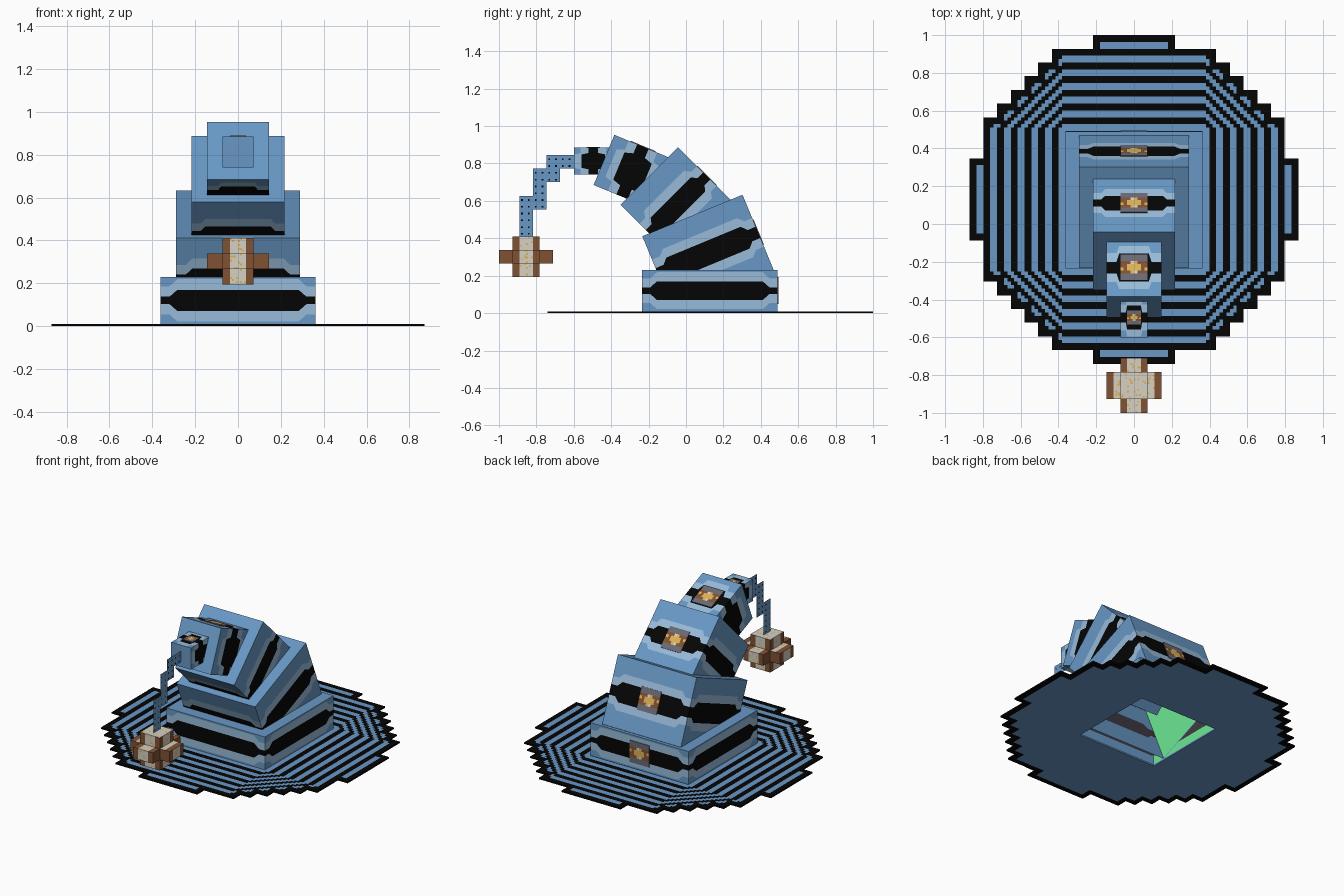
import bpy, bmesh, math, random
from mathutils import Matrix, Vector

if "Cube" in bpy.data.objects:
    bpy.data.objects.remove(bpy.data.objects["Cube"])

random.seed(4)
U = 0.0725            # modelling unit
CY = 0.13             # brim centre in y


def srgb(*c):
    return [((v / 255 + 0.055) / 1.055) ** 2.4 if v > 10 else v / 3295 for v in c] + [1]


MATS = []
for name, col in [("blue", (104, 152, 197)), ("light_blue", (152, 187, 217)),
                  ("black", (5, 5, 5)), ("brown", (128, 82, 52)),
                  ("cream", (214, 209, 197)), ("gold", (222, 178, 85)),
                  ("grey", (106, 106, 118)), ("green", (108, 232, 148)),
                  ("dark_grey", (62, 60, 68))]:
    m = bpy.data.materials.new(name)
    m.diffuse_color = srgb(*col)
    m.use_nodes = True
    m.node_tree.nodes["Principled BSDF"].inputs["Base Color"].default_value = m.diffuse_color
    MATS.append(m)
BLUE, LIGHT, BLACK, BROWN, CREAM, GOLD, GREY, GREEN, DARK = range(9)


def face(bm, pts, mat):
    f = bm.faces.new([bm.verts.new(p) for p in pts])
    f.material_index = mat


def finish(bm, name, matrix=Matrix()):
    bmesh.ops.remove_doubles(bm, verts=bm.verts, dist=1e-5)
    me = bpy.data.meshes.new(name)
    bm.to_mesh(me)
    bm.free()
    for m in MATS:
        me.materials.append(m)
    ob = bpy.data.objects.new(name, me)
    ob.matrix_world = matrix
    bpy.context.collection.objects.link(ob)
    return ob


def voxels(name, cells, size, centre, colour):
    """Outer skin of a set of cells; colour(cell, normal) picks the material."""
    bm = bmesh.new()
    size = Vector(size)
    for c in sorted(cells):
        for axis in range(3):
            for s in (-1, 1):
                n = [0, 0, 0]
                n[axis] = s
                if (c[0] + n[0], c[1] + n[1], c[2] + n[2]) in cells:
                    continue
                a, b = (axis + 1) % 3, (axis + 2) % 3
                pts = []
                for da, db in ((0, 0), (1, 0), (1, 1), (0, 1))[::s]:
                    p = list(c)
                    p[axis] += s > 0
                    p[a] += da
                    p[b] += db
                    pts.append(Vector(p) * size + Vector(centre))
                face(bm, pts, colour(c, n))
    return finish(bm, name)


# Brim: stepped disc, octagonal rings of stripes
WIDTHS = [12] * 3 + [11] * 3 + [10, 9, 8, 7, 6, 3]
live = {(x, y) for x in range(-48, 48) for y in range(-48, 48)
        if abs(x + 0.5) < 4 * WIDTHS[int(abs(y + 0.5) / 4)]}
edge = {(x, y) for x, y in live
        if not all((x + i, y + j) in live for i in (-2, 0, 2) for j in (-2, 0, 2))}


def brim_colour(c, n):
    if c[:2] in edge:
        return BLACK
    if n[2] <= 0:
        return BLUE
    x, y = int(abs(c[0] + 0.5)), int(abs(c[1] + 0.5))
    ring = x + y if x >= 20 and y >= 20 else max(x, y)
    return BLACK if ring % 4 in (2, 3) else BLUE


brim_cells = {(x, y, 0) for x, y in live if not (-16 <= x < 16 and -16 <= y < 16)}
voxels("brim", brim_cells, (U / 4, U / 4, 0.01), (0, CY, 0), brim_colour)


# Crown sections: boxes wrapped by a flared band
def section(name, w, h, y, z, angle, b, l, e, lining=None, buckle=2 * U):
    M = Matrix.Translation((0, y, z)) @ Matrix.Rotation(math.radians(angle), 4, 'X')
    W, H = w / 2, h / 2
    us = [-1, -e, -e + 0.1, e - 0.1, e, 1]

    def rows(u):
        bb, ll = (b[0], l[0]) if abs(u) < e - 0.05 else (b[1], l[1])
        return [-1, -ll, -bb, bb, ll, 1]

    def side(bm, turn, off, cols, flip=False):
        R = Matrix.Rotation(turn, 4, 'Z')
        for u0, u1 in zip(us, us[1:]):
            r0, r1 = rows(u0), rows(u1)
            for i in range(5):
                pts = [R @ Vector((u * W, -W + off, v * H)) for u, v in
                       ((u0, r0[i]), (u1, r1[i]), (u1, r1[i + 1]), (u0, r0[i + 1]))]
                face(bm, pts[::-1] if flip else pts, cols[i])

    bm = bmesh.new()
    for k in range(4):
        side(bm, k * math.pi / 2, 0, (BLUE, LIGHT, BLACK, LIGHT, BLUE))
    if not name.startswith("base"):
        face(bm, [(-W, -W, H), (W, -W, H), (W, W, H), (-W, W, H)], BLUE)
    if lining is None:
        face(bm, [(-W, W, -H), (W, W, -H), (W, -W, -H), (-W, -W, -H)], BLUE)
    finish(bm, name, M)

    # lining of the open boxes, green on one wall
    if lining:
        bm = bmesh.new()
        for k in range(4):
            g = GREEN if k == 3 else BLUE
            mid = GREEN if k == 3 and lining < 0.01 else DARK
            side(bm, k * math.pi / 2, lining, (g, g, mid, g, g), True)
        finish(bm, name + "_lining", M)

    # buckle plate on the back
    n = 8
    s = buckle / n
    cells = {(i, 0, k) for i in range(-4, 4) for k in range(-4, 4)}

    def buckle_colour(c, nrm):
        i, k = abs(c[0] + 0.5), abs(c[2] + 0.5)
        if k > 2 or nrm[1] == 0:
            return GREY
        if i < 2:
            return CREAM if (c[0], c[2]) in ((0, 1), (-1, -2)) else GOLD if k < 1 or i < 1 else BROWN
        return GOLD if c[0] in (-4, 3) and c[2] == 0 else BROWN
    ob = voxels(name + "_buckle", cells, (s, 0.004, s), (0, W, 0), buckle_colour)
    ob.matrix_world = M


section("base_section", 10 * U, 0.22, 0.1275, 0.12, 0, (.45, .16), (.9, .6), .88, 0.068)
section("lower_section", 8 * U, 6 * U, 0.1175, 0.321, 22.5, (.29, .15), (.52, .38), .84, 0.004)
section("middle_section", 6 * U, 6 * U, -0.043, 0.58, 45, (.25, .12), (.48, .34), .8)
section("upper_section", 4 * U, 0.33, -0.286, 0.756, 67.5, (.48, .2), (.75, .5), .64)
section("tip_section", 2 * U, 0.21, -0.495, 0.8125, 90, (.6, .24), (.97, .65), .6, buckle=U)

# Base rim around the lower section
bm = bmesh.new()
X0, X1, Y0, Y1, Z = 5 * U, 4 * U, 0.1275 - 5 * U, 0.1275 + 5 * U, 0.23
for xa, xb, ya, yb in ((-X0, X0, Y0, -0.16), (-X0, X0, 0.468, Y1),
                       (-X0, -X1, -0.16, 0.468), (X1, X0, -0.16, 0.468)):
    face(bm, [(xa, ya, Z), (xb, ya, Z), (xb, yb, Z), (xa, yb, Z)], BLUE)
finish(bm, "base_rim")

# Hanging cord: flat stepped strip, with small dark flecks
cord = [(-2, 6), (-1, 6), (-3, 5), (-2, 5), (-3, 4), (-3, 3), (-4, 3), (-4, 2), (-4, 1)]
fine = {(0, 8 * y + i, 8 * z + k) for y, z in cord for i in range(8) for k in range(8)}


def cord_colour(c, n):
    fleck = c[1] % 8 in (1, 5) and c[2] % 4 == 1
    return BLACK if n[0] and fleck else BLUE


voxels("cord", fine, (0.001, U / 8, U / 8), (-0.0005, -0.6, 0.41 - U), cord_colour)

# Pompom: three crossed blocks with pale, gold-flecked centre strips
ball = {(x, y, z) for x in range(-16, 16) for y in range(-16, 16) for z in range(-12, 12)
        if (-8 <= y < 8 and -4 <= z < 4) or (-8 <= x < 8 and -4 <= z < 4)
        or (-8 <= x < 8 and -8 <= y < 8)}


def ball_colour(c, n):
    x, y = abs(c[0] + 0.5), abs(c[1] + 0.5)
    if n[2]:
        pale = x < 4 or (y < 8 and x < 12)
    else:
        pale = (x if n[1] else y) < 4
    if not pale:
        return BROWN
    return GOLD if random.random() < 0.13 else CREAM


voxels("pompom", ball, (U / 8, U / 8, U / 8), (0, -0.855, 0.302), ball_colour)
